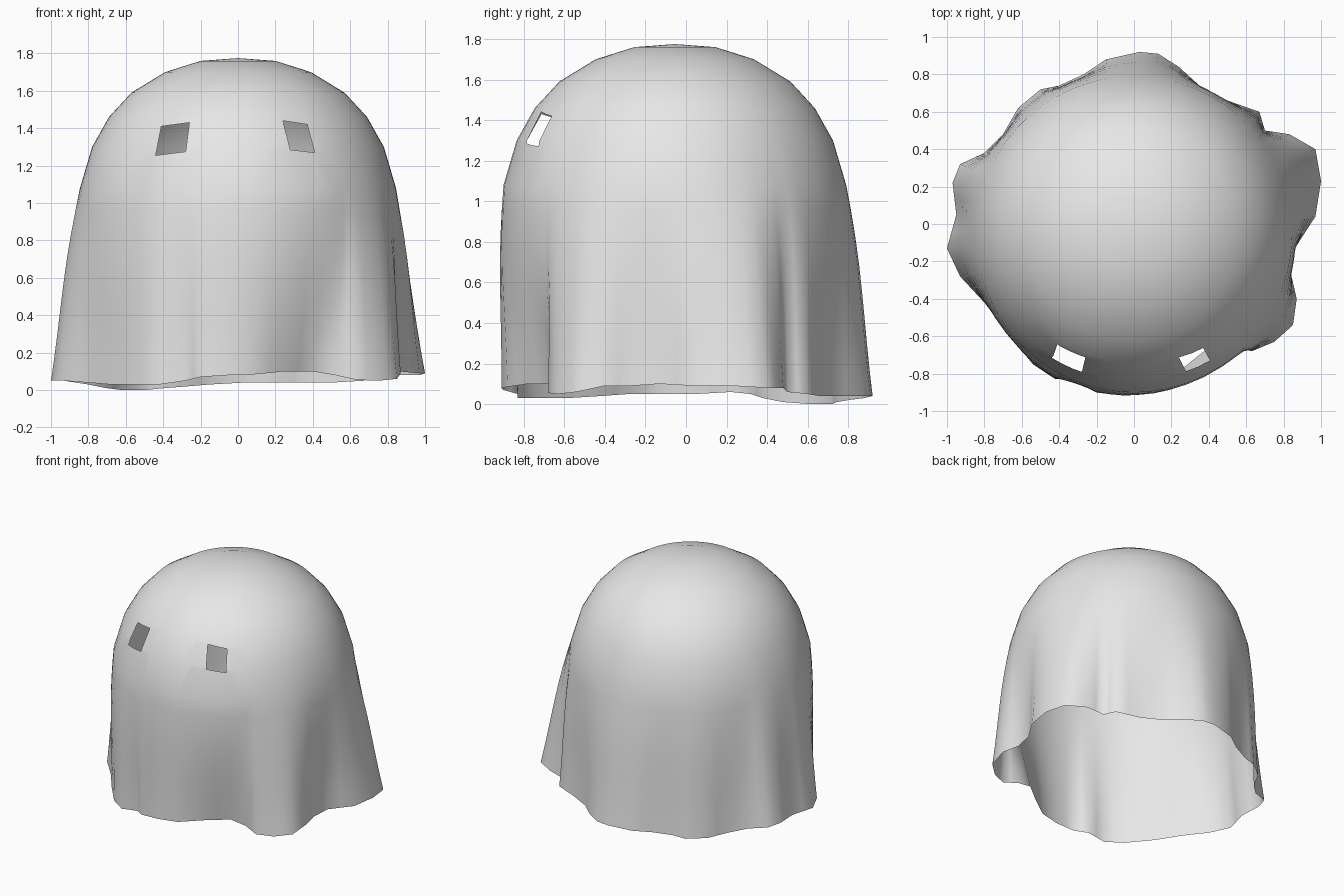
import bpy
import bmesh
import math
from mathutils import Vector

old_cube = bpy.data.objects.get("Cube")
if old_cube:
    bpy.data.objects.remove(old_cube, do_unlink=True)

CENTRE_Y = -0.055   # the dome sits slightly forward
WAIST_Z = 1.08      # folds begin below this height
WAIST_R = 0.845

# Dome profile from the crown down to the waist: (radius, height)
dome = [(0.2, 1.76), (0.39, 1.7), (0.57, 1.59), (0.69, 1.46),
        (0.78, 1.3), (WAIST_R, WAIST_Z)]

# Wavy hem, anticlockwise from the front: (x, y, z)
hem = [
    (-.05, -.91, .08), (.1, -.88, .085), (.25, -.78, .1), (.4, -.66, .1),
    (.52, -.65, .08), (.63, -.68, .055), (.75, -.63, .05), (.85, -.54, .06),
    (.87, -.4, .09), (.84, -.27, .09), (.86, -.13, .1), (.97, .04, .09),
    (1, .23, .09), (.97, .4, .08), (.83, .48, .08), (.7, .5, .06),
    (.67, .6, .05), (.5, .66, .04), (.35, .74, .04), (.24, .84, .04),
    (.13, .91, .04), (.03, .92, .04), (-.15, .88, .03), (-.27, .8, .02),
    (-.4, .74, .01), (-.5, .72, 0), (-.62, .62, 0), (-.7, .48, .01),
    (-.8, .38, .03), (-.93, .32, .05), (-.97, .22, .06), (-.95, .05, .05),
    (-1, -.13, .05), (-.93, -.28, .05), (-.8, -.42, .04), (-.68, -.58, .03),
    (-.54, -.75, .03), (-.42, -.83, .03), (-.28, -.83, .05), (-.2, -.9, .07),
]

# Eye hole corners seen from the front: (x, z), anticlockwise
eyes = [
    [(-.44, 1.255), (-.28, 1.275), (-.26, 1.43), (-.41, 1.41)],
    [(.28, 1.285), (.41, 1.27), (.37, 1.42), (.24, 1.44)],
]


def with_midpoints(points):
    """Add one point halfway along every hem segment."""
    result = []
    for i, point in enumerate(points):
        a, b = Vector(point), Vector(points[(i + 1) % len(points)])
        result += [a, (a + b) / 2]
    return result


def sheet_column(end):
    """Points of the cloth from the crown down to one hem point."""
    angle = math.atan2(end.y - CENTRE_Y, end.x)
    outward = Vector((math.cos(angle), math.sin(angle), 0))
    axis = Vector((0, CENTRE_Y, 0))
    column = [axis + outward * r + Vector((0, 0, z)) for r, z in dome]
    reach = math.hypot(end.x, end.y - CENTRE_Y)
    power = 1.0 if reach > WAIST_R else 1.7
    steps = 8
    for k in range(1, steps + 1):
        t = k / steps
        radius = WAIST_R + (reach - WAIST_R) * t ** power
        # the cloth still swells a little just under the waist
        radius += 0.025 * math.sin(math.pi * t) * (1 - t)
        height = WAIST_Z + (end.z - WAIST_Z) * t
        column.append(axis + outward * radius + Vector((0, 0, height)))
    return column


def cut_eye(bm, corners):
    """Slice the outline of a hole into the front and remove its inside."""
    cx = sum(c[0] for c in corners) / len(corners)
    cz = sum(c[1] for c in corners) / len(corners)
    sides = []
    for i, (x, z) in enumerate(corners):
        nx, nz = corners[(i + 1) % len(corners)]
        sides.append((Vector((x, 0, z)), Vector((nz - z, 0, x - nx))))

    def nearby(face):
        xs = [v.co.x for v in face.verts]
        zs = [v.co.z for v in face.verts]
        return (face.calc_center_median().y < -0.3
                and min(xs) < cx + 0.1 and max(xs) > cx - 0.1
                and min(zs) < cz + 0.1 and max(zs) > cz - 0.1)

    for origin, normal in sides:
        faces = [f for f in bm.faces if nearby(f)]
        edges = {e for f in faces for e in f.edges}
        verts = {v for f in faces for v in f.verts}
        bmesh.ops.bisect_plane(bm, geom=faces + list(edges) + list(verts),
                               plane_co=origin, plane_no=normal)
    inside = [f for f in bm.faces if f.calc_center_median().y < 0 and all(
        (f.calc_center_median() - origin).dot(normal) < 0
        for origin, normal in sides)]
    bmesh.ops.delete(bm, geom=inside, context='FACES')


# Draped sheet
bm = bmesh.new()
columns = [[bm.verts.new(p) for p in sheet_column(end)]
           for end in with_midpoints(hem)]
crown = bm.verts.new((0, CENTRE_Y, 1.775))
for i, left in enumerate(columns):
    right = columns[(i + 1) % len(columns)]
    bm.faces.new((crown, left[0], right[0]))
    for k in range(len(left) - 1):
        bm.faces.new((left[k], left[k + 1], right[k + 1], right[k]))

# Eye holes
for corners in eyes:
    cut_eye(bm, corners)

for face in bm.faces:
    face.smooth = True
mesh = bpy.data.meshes.new("draped_sheet")
bm.to_mesh(mesh)
bm.free()
sheet = bpy.data.objects.new("draped_sheet", mesh)
bpy.context.collection.objects.link(sheet)

# Pale cloth
cloth = bpy.data.materials.new("pale_cloth")
cloth.use_nodes = True
colour = (0.8, 0.8, 0.8, 1)
cloth.diffuse_color = colour
shader = next(n for n in cloth.node_tree.nodes if n.type == 'BSDF_PRINCIPLED')
shader.inputs["Base Color"].default_value = colour
mesh.materials.append(cloth)
